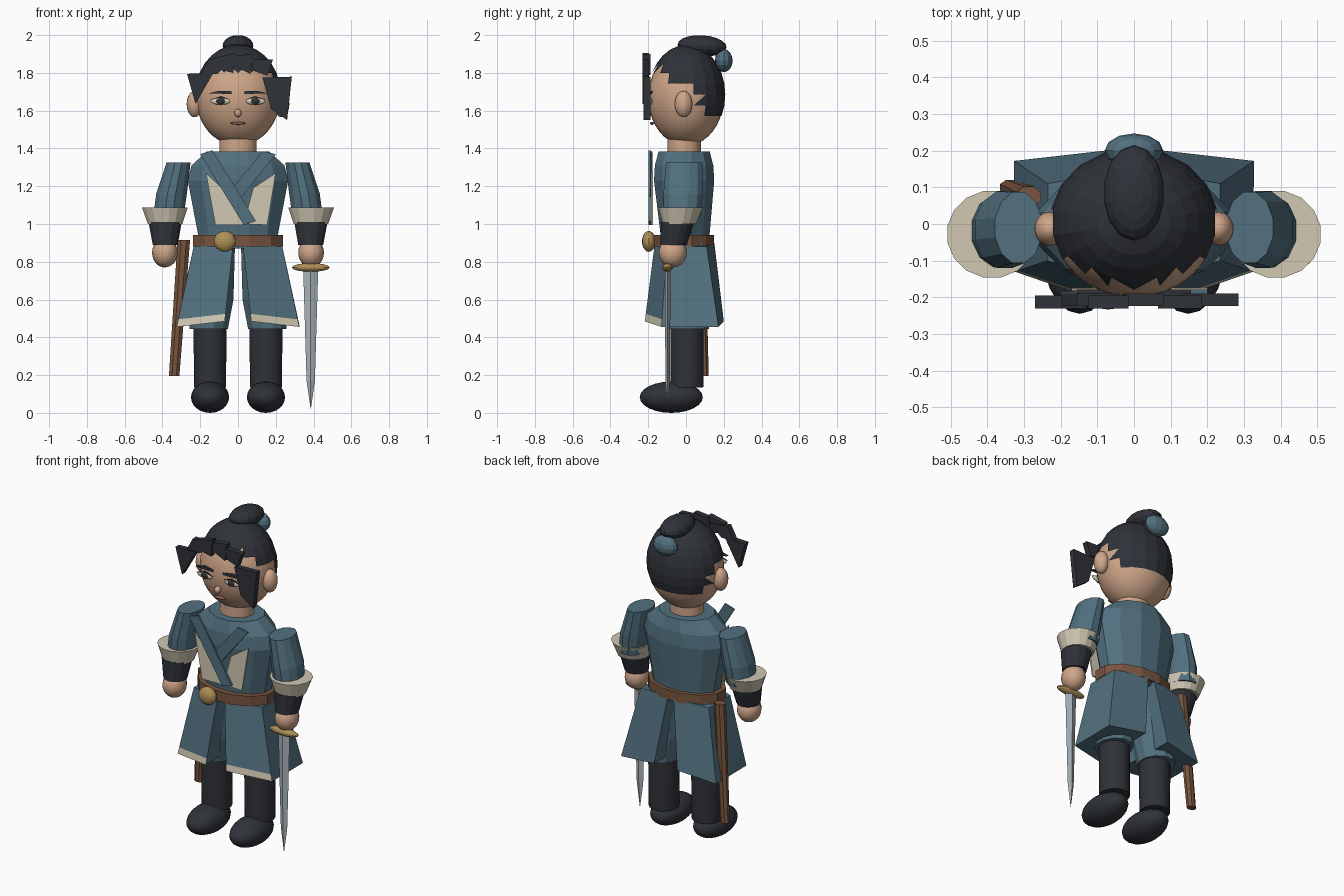
import bpy, bmesh, math
from mathutils import Vector, Matrix


def material(name, rgb):
    m = bpy.data.materials.new(name)
    m.diffuse_color = (*rgb, 1)
    return m


SKIN = material("skin", (0.62, 0.38, 0.25))
DARK = material("charcoal", (0.028, 0.032, 0.04))
BLUE = material("slate blue", (0.085, 0.165, 0.215))
CREAM = material("cream", (0.64, 0.58, 0.45))
BROWN = material("leather brown", (0.19, 0.09, 0.05))
GOLD = material("old gold", (0.42, 0.28, 0.095))
STEEL = material("steel", (0.40, 0.46, 0.49))
LIPS = material("lips", (0.30, 0.12, 0.09))


def finish(bm, name, mats, smooth=False):
    bmesh.ops.recalc_face_normals(bm, faces=bm.faces)
    mesh = bpy.data.meshes.new(name)
    bm.to_mesh(mesh)
    bm.free()
    for m in mats if isinstance(mats, (list, tuple)) else [mats]:
        mesh.materials.append(m)
    for p in mesh.polygons:
        p.use_smooth = smooth
    ob = bpy.data.objects.new(name, mesh)
    bpy.context.collection.objects.link(ob)
    return ob


def ball(name, mat, center, radii, segs=16, rings=10, smooth=False, tilt=0, keep=None):
    """Ellipsoid; keep(center) optionally drops triangles."""
    bm = bmesh.new()
    mx = Matrix.Translation(center) @ Matrix.Rotation(tilt, 4, 'X') @ Matrix.Diagonal((*radii, 1))
    bmesh.ops.create_uvsphere(bm, u_segments=segs, v_segments=rings, radius=1, matrix=mx)
    if keep:
        bmesh.ops.triangulate(bm, faces=bm.faces)
        drop = [f for f in bm.faces if not keep(f.calc_center_median())]
        bmesh.ops.delete(bm, geom=drop, context='FACES')
    return finish(bm, name, mat, smooth)


def skin_rings(rings):
    """Closed mesh through rings of equal point count."""
    bm = bmesh.new()
    vs = [[bm.verts.new(p) for p in r] for r in rings]
    n = len(vs[0])
    for a, b in zip(vs, vs[1:]):
        for i in range(n):
            bm.faces.new((a[i], a[(i + 1) % n], b[(i + 1) % n], b[i]))
    bm.faces.new(vs[0])
    bm.faces.new(vs[-1])
    return bm


def loft(name, mat, sections, n=12, smooth=False):
    """Sections are (x, y, z, rx, ry)."""
    rings = []
    for x, y, z, rx, ry in sections:
        angles = [math.tau * (i + 0.5) / n for i in range(n)]
        rings.append([(x + rx * math.cos(a), y + ry * math.sin(a), z) for a in angles])
    ob = finish(skin_rings(rings), name, mat)
    if smooth:
        for p in ob.data.polygons:
            p.use_smooth = len(p.vertices) == 4
    return ob


def plate(name, mat, pts, y, thick):
    """Outline in x,z extruded backward from y."""
    return finish(skin_rings([[(x, y, z) for x, z in pts],
                              [(x, y + thick, z) for x, z in pts]]), name, mat)


# Head, neck and ears
ball("head", SKIN, (0, 0, 1.67), (0.222, 0.2, 0.255), 32, 20, True)
loft("neck", SKIN, [(0, -0.01, 1.34, 0.1, 0.09), (0, -0.01, 1.48, 0.1, 0.09)], 20, True)
for s in (1, -1):
    ball("ear", SKIN, (0.23 * s, -0.013, 1.635), (0.042, 0.047, 0.07), 16, 10, True)


# Hair cap with a stepped hairline, bun and tie
def hairline(c):
    if c.y < 0.02:
        return c.z > (1.83 if c.y < -0.11 else 1.76)
    return c.z > max(1.57, 1.76 - 1.9 * (c.y - 0.02))


ball("hair_cap", DARK, (0, 0.004, 1.685), (0.23, 0.204, 0.264), 18, 14, keep=hairline)
ball("hair_bun", DARK, (0, 0.085, 1.943), (0.083, 0.13, 0.056), 14, 10, tilt=-0.06)
ball("hair_tie", BLUE, (0, 0.2, 1.865), (0.08, 0.047, 0.061), 12, 8)

# Floating fringe locks
locks = [
    [(-0.27, 1.795), (-0.13, 1.80), (-0.165, 1.74), (-0.225, 1.635)],
    [(-0.2, 1.79), (-0.155, 1.875), (-0.04, 1.865), (-0.11, 1.795)],
    [(-0.125, 1.88), (-0.015, 1.905), (-0.025, 1.80), (-0.11, 1.82)],
    [(-0.025, 1.89), (0.08, 1.90), (0.065, 1.795), (-0.03, 1.84)],
    [(0.065, 1.875), (0.185, 1.87), (0.155, 1.785), (0.085, 1.81)],
    [(0.13, 1.775), (0.285, 1.78), (0.26, 1.55), (0.175, 1.61)],
]
for i, pts in enumerate(locks):
    plate("fringe_lock", DARK, pts, -0.23 + 0.006 * (i % 2), 0.035)

# Face
for s in (1, -1):
    ball("eye_white", CREAM, (0.092 * s, -0.19, 1.65), (0.055, 0.012, 0.019), 16, 8, True)
    ball("iris", DARK, (0.092 * s, -0.2, 1.65), (0.023, 0.006, 0.017), 12, 8, True)
    plate("upper_lid", DARK, [(s * x, z) for x, z in
          [(0.035, 1.658), (0.09, 1.67), (0.15, 1.658), (0.09, 1.677)]], -0.2, 0.009)
    plate("brow", DARK, [(s * x, z) for x, z in
          [(0.03, 1.688), (0.035, 1.703), (0.1, 1.705), (0.155, 1.692), (0.1, 1.69)]], -0.198, 0.02)
ball("nose", SKIN, (0, -0.2, 1.588), (0.019, 0.02, 0.022), 12, 8, True)
ball("mouth", LIPS, (0, -0.18, 1.533), (0.04, 0.012, 0.008), 12, 6, True)

# Tunic, belt and clasp
loft("tunic", BLUE, [(0, -0.005, 0.87, 0.215, 0.13), (0, -0.005, 0.95, 0.22, 0.135),
                     (0, -0.01, 1.23, 0.275, 0.165), (0, -0.01, 1.31, 0.255, 0.16),
                     (0, -0.01, 1.385, 0.17, 0.14)], 12)
loft("belt", BROWN, [(0, -0.01, 0.88, 0.248, 0.165), (0, -0.01, 0.942, 0.248, 0.165)], 12)
ball("belt_clasp", GOLD, (-0.07, -0.197, 0.908), (0.058, 0.036, 0.055), 16, 10)

# Cream shirt panels and crossed lapels on the chest
plate("shirt_panel", CREAM, [(-0.17, 1.27), (-0.03, 1.14), (0.05, 0.995), (-0.12, 0.995)], -0.183, 0.009)
plate("shirt_panel", CREAM, [(0.2, 1.27), (0.08, 1.19), (0.03, 1.0), (0.155, 0.995)], -0.184, 0.009)
plate("lapel", BLUE, [(-0.2, 1.37), (-0.135, 1.39), (0.095, 1.015), (0.03, 0.995)], -0.198, 0.012)
plate("lapel", BLUE, [(0.13, 1.385), (0.2, 1.37), (0, 1.12), (-0.045, 1.17)], -0.19, 0.012)

for s in (1, -1):
    # Flared skirt panel with a cream hem on its front
    top = [(0.025, -0.165, 0.9), (0.235, -0.1, 0.88), (0.235, 0.11, 0.88), (0.02, 0.15, 0.9)]
    low = [(0.07, -0.218, 0.485), (0.325, -0.13, 0.455), (0.327, 0.172, 0.455), (0.08, 0.2, 0.485)]
    mid = [Vector(a).lerp(Vector(b), 0.095) for a, b in zip(low, top)]
    rings = [[(s * p[0], p[1], p[2]) for p in r] for r in (low, mid, top)]
    skirt = finish(skin_rings(rings), "skirt_panel", [BLUE, CREAM])
    for p in skirt.data.polygons:
        if p.normal.y < -0.7 and p.center.z < 0.53:
            p.material_index = 1

    # Breeches, boot shaft and foot
    loft("breeches", BLUE, [(0.155 * s, 0.01, 0.445, 0.105, 0.115), (0.14 * s, 0.0, 0.6, 0.12, 0.12),
                            (0.12 * s, 0.0, 0.9, 0.108, 0.12)], 12)
    loft("boot_shaft", DARK, [(0.148 * s, 0.005, 0.135, 0.086, 0.088),
                              (0.148 * s, 0.005, 0.5, 0.09, 0.09)], 16, True)
    ball("boot_foot", DARK, (0.148 * s, -0.078, 0.083), (0.101, 0.167, 0.083), 20, 12, True)

    # Sleeve, flared cuff, wrist guard and hand
    loft("sleeve", BLUE, [(0.368 * s, -0.02, 1.04, 0.083, 0.1), (0.352 * s, -0.015, 1.16, 0.084, 0.108),
                          (0.315 * s, -0.01, 1.325, 0.066, 0.1)], 12)
    loft("cuff", CREAM, [(0.386 * s, -0.035, 1.0, 0.093, 0.09),
                         (0.387 * s, -0.028, 1.088, 0.124, 0.12)], 16)
    loft("wrist_guard", DARK, [(0.385 * s, -0.065, 0.89, 0.068, 0.07),
                               (0.386 * s, -0.045, 1.01, 0.09, 0.088)], 14)
    ball("hand", SKIN, (0.387 * s, -0.07, 0.848), (0.068, 0.074, 0.078), 16, 12, True)

# Sword: diamond blade, guard and grip
blade = [(z, w, t) for z, w, t in ((0.77, 0.04, 0.015), (0.17, 0.022, 0.012), (0.022, 0.001, 0.001))]
finish(skin_rings([[(0.385 + w, -0.097, z), (0.385, -0.097 + t, z),
                    (0.385 - w, -0.097, z), (0.385, -0.097 - t, z)] for z, w, t in blade]),
       "sword_blade", STEEL)
ball("sword_guard", GOLD, (0.385, -0.098, 0.77), (0.1, 0.027, 0.023), 16, 8)
loft("sword_grip", BROWN, [(0.385, -0.09, 0.77, 0.02, 0.02), (0.385, -0.08, 0.9, 0.02, 0.02)], 8)

# Scabbard slung at the opposite hip
loft("scabbard", BROWN, [(-0.338, 0.1, 0.195, 0.03, 0.022), (-0.287, 0.075, 0.915, 0.036, 0.03)], 8)
